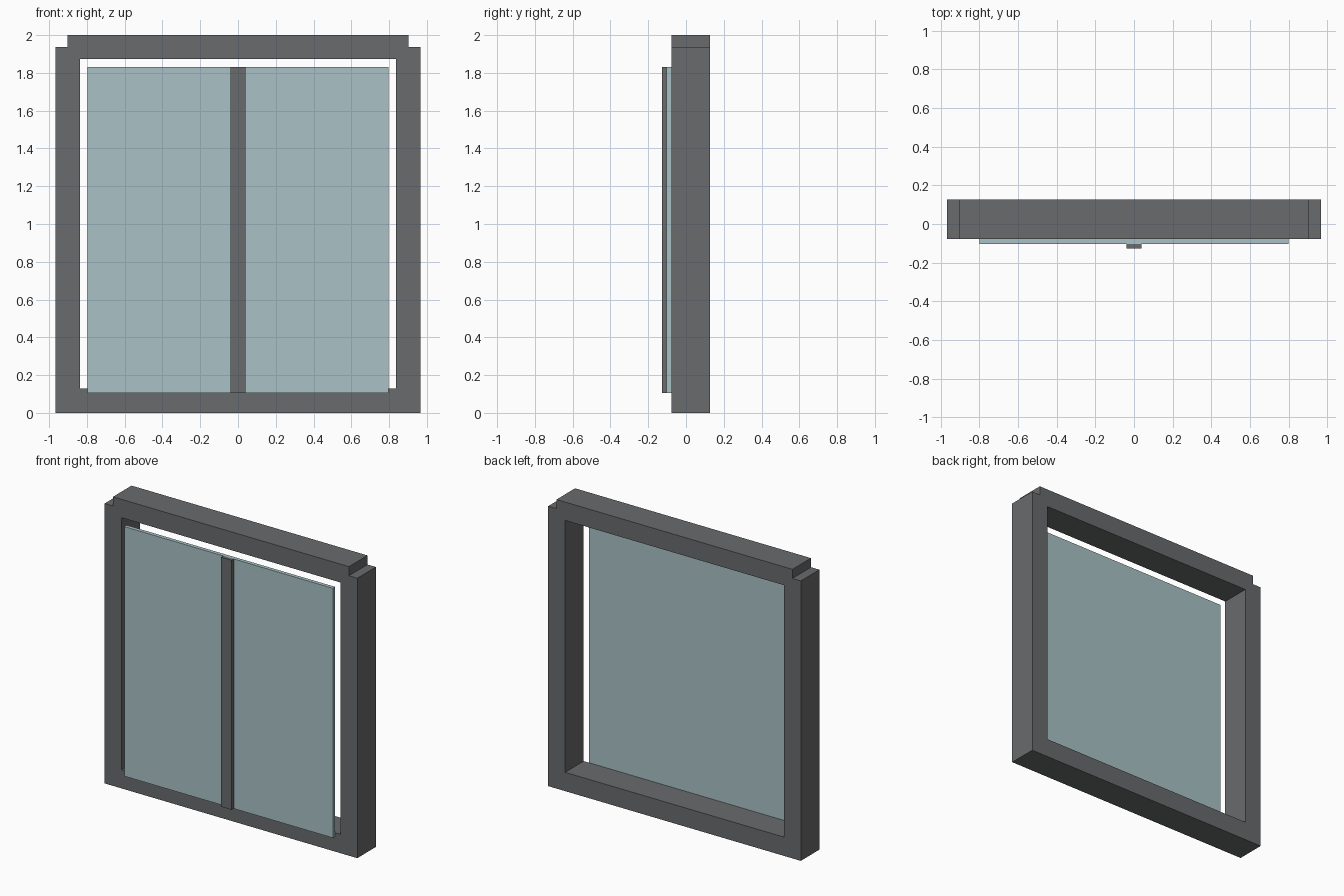
import bpy, math

if "Cube" in bpy.data.objects:
    bpy.data.objects.remove(bpy.data.objects["Cube"])


def material(name, color):
    m = bpy.data.materials.new(name)
    m.diffuse_color = color
    m.use_nodes = True
    m.node_tree.nodes["Principled BSDF"].inputs["Base Color"].default_value = m.diffuse_color
    return m


grey = material("dark_grey", (0.14, 0.145, 0.15, 1))
blue = material("pale_blue_glass", (0.40, 0.54, 0.57, 1))


def box(name, x, y, z, mat):
    """Box from (min, max) ranges on each axis."""
    bpy.ops.mesh.primitive_cube_add(size=1, location=[sum(r) / 2 for r in (x, y, z)])
    ob = bpy.context.object
    ob.name = name
    ob.scale = [r[1] - r[0] for r in (x, y, z)]
    bpy.ops.object.transform_apply(location=False, rotation=False, scale=True)
    ob.data.materials.append(mat)
    return ob


def mirrored(half):
    """Close a right-hand half outline with its mirror image."""
    return half + [(-x, z) for x, z in reversed(half)]


# Window frame: stepped outline with a rectangular opening, extruded in depth
Y_FRONT, Y_BACK = -0.077, 0.126
outer = mirrored([(0.967, 0), (0.967, 1.937), (0.903, 1.937), (0.903, 2.0)])
opening = mirrored([(0.837, 0.13), (0.837, 1.873)])

curve = bpy.data.curves.new("window_frame", "CURVE")
curve.dimensions = "2D"
curve.fill_mode = "BOTH"
curve.extrude = (Y_BACK - Y_FRONT) / 2
for loop in (outer, opening):
    s = curve.splines.new("POLY")
    s.points.add(len(loop) - 1)
    for p, (x, z) in zip(s.points, loop):
        p.co = (x, z, 0, 1)
    s.use_cyclic_u = True
frame = bpy.data.objects.new("window_frame", curve)
bpy.context.collection.objects.link(frame)
frame.rotation_euler.x = math.pi / 2
frame.location.y = (Y_FRONT + Y_BACK) / 2
bpy.ops.object.select_all(action="DESELECT")
frame.select_set(True)
bpy.context.view_layer.objects.active = frame
bpy.ops.object.convert(target="MESH")
frame = bpy.context.object
frame.data.materials.clear()
frame.data.materials.append(grey)
bpy.ops.object.shade_flat()

# Glass pane on the front of the frame, and the centre bar on the glass
box("glass_pane", (-0.798, 0.798), (-0.103, Y_FRONT), (0.105, 1.832), blue)
box("centre_bar", (-0.04, 0.04), (-0.126, -0.103), (0.105, 1.832), grey)
